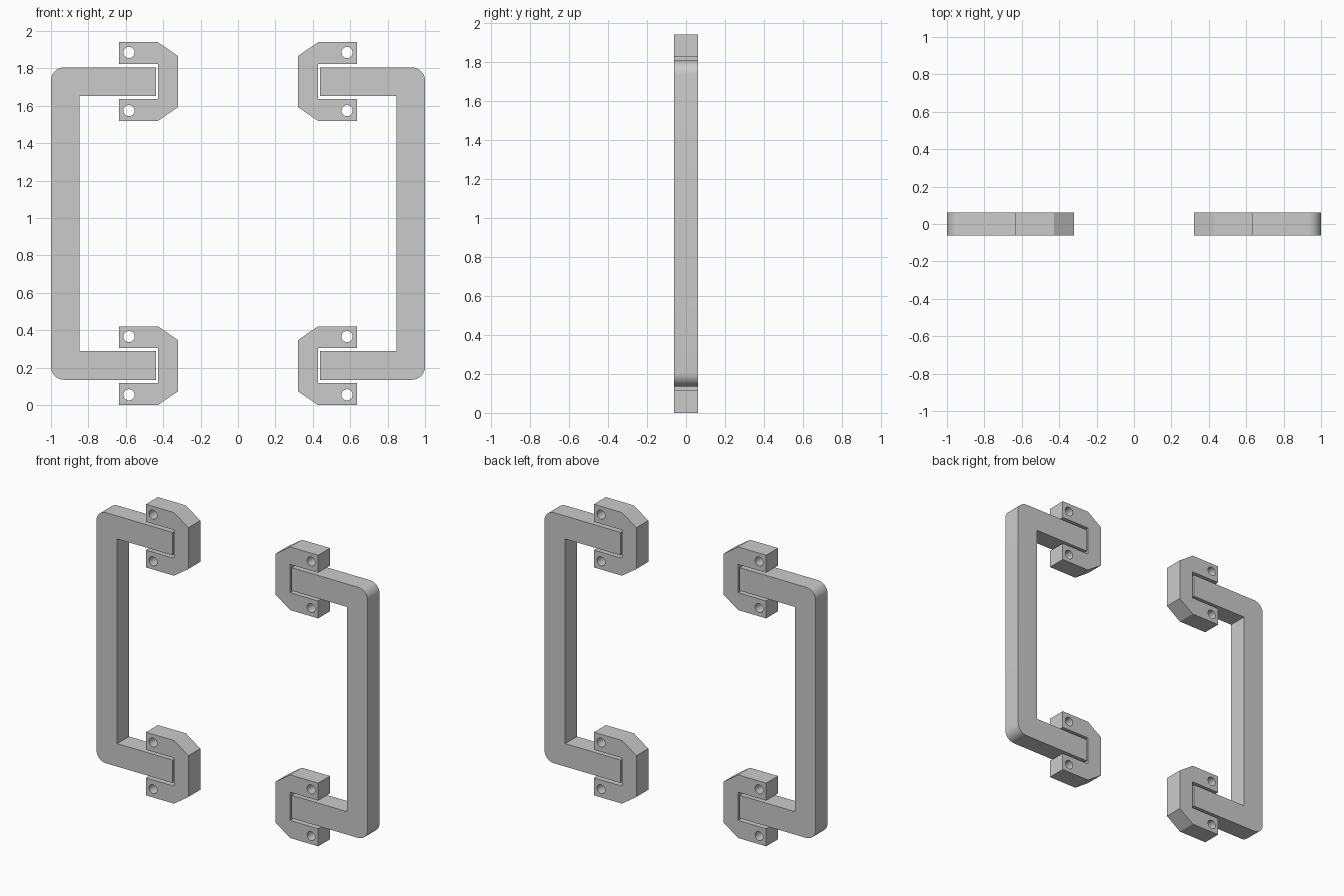
import bpy, bmesh
from math import sin, cos, pi, radians

if "Cube" in bpy.data.objects:
    bpy.data.objects.remove(bpy.data.objects["Cube"])

HALF_DEPTH = 0.0625
MID_Z = 0.97


def arc(cx, cz, r, a0, a1, n):
    return [(cx + r * cos(a0 + (a1 - a0) * i / n),
             cz + r * sin(a0 + (a1 - a0) * i / n)) for i in range(n + 1)]


def plate(name, loops):
    """Extrude closed x/z outlines (inner loops become holes) along y."""
    curve = bpy.data.curves.new(name, 'CURVE')
    curve.dimensions = '2D'
    curve.fill_mode = 'BOTH'
    curve.extrude = HALF_DEPTH
    for pts in loops:
        spline = curve.splines.new('POLY')
        spline.points.add(len(pts) - 1)
        for p, (x, z) in zip(spline.points, pts):
            p.co = (x, z, 0, 1)
        spline.use_cyclic_u = True
    obj = bpy.data.objects.new(name, curve)
    obj.rotation_euler = (radians(90), 0, 0)
    bpy.context.collection.objects.link(obj)
    bpy.ops.object.select_all(action='DESELECT')
    obj.select_set(True)
    bpy.context.view_layer.objects.active = obj
    bpy.ops.object.convert(target='MESH')
    # weld caps to walls
    bm = bmesh.new()
    bm.from_mesh(obj.data)
    bmesh.ops.remove_doubles(bm, verts=bm.verts, dist=1e-4)
    bmesh.ops.recalc_face_normals(bm, faces=bm.faces)
    bm.to_mesh(obj.data)
    bm.free()
    bpy.ops.object.shade_smooth_by_angle(angle=radians(30))
    return obj


# profiles on the +x side, z measured from the middle height
R = 0.07
handle = ([(0.438, 0.682), (0.438, 0.835)]
          + arc(1 - R, 0.835 - R, R, pi / 2, 0, 8)
          + arc(1 - R, -0.835 + R, R, 0, -pi / 2, 8)
          + [(0.438, -0.835), (0.438, -0.682), (0.847, -0.682), (0.847, 0.682)])

clamp = [(0.635, 0.97), (0.428, 0.97), (0.322, 0.897), (0.322, 0.622),
         (0.428, 0.549), (0.635, 0.549), (0.635, 0.665), (0.427, 0.665),
         (0.427, 0.853), (0.635, 0.853)]
holes = [arc(0.583, z, 0.03, 0, 2 * pi * 23 / 24, 23) for z in (0.915, 0.604)]


def place(loops, sx, sz):
    return [[(sx * x, MID_Z + sz * z) for x, z in pts] for pts in loops]


for sx, side in ((-1, "left"), (1, "right")):
    # C-shaped grip
    plate(f"{side}_handle", place([handle], sx, 1))
    # slotted mounting clamps with screw holes
    for sz, level in ((1, "upper"), (-1, "lower")):
        plate(f"{side}_{level}_clamp", place([clamp] + holes, sx, sz))
